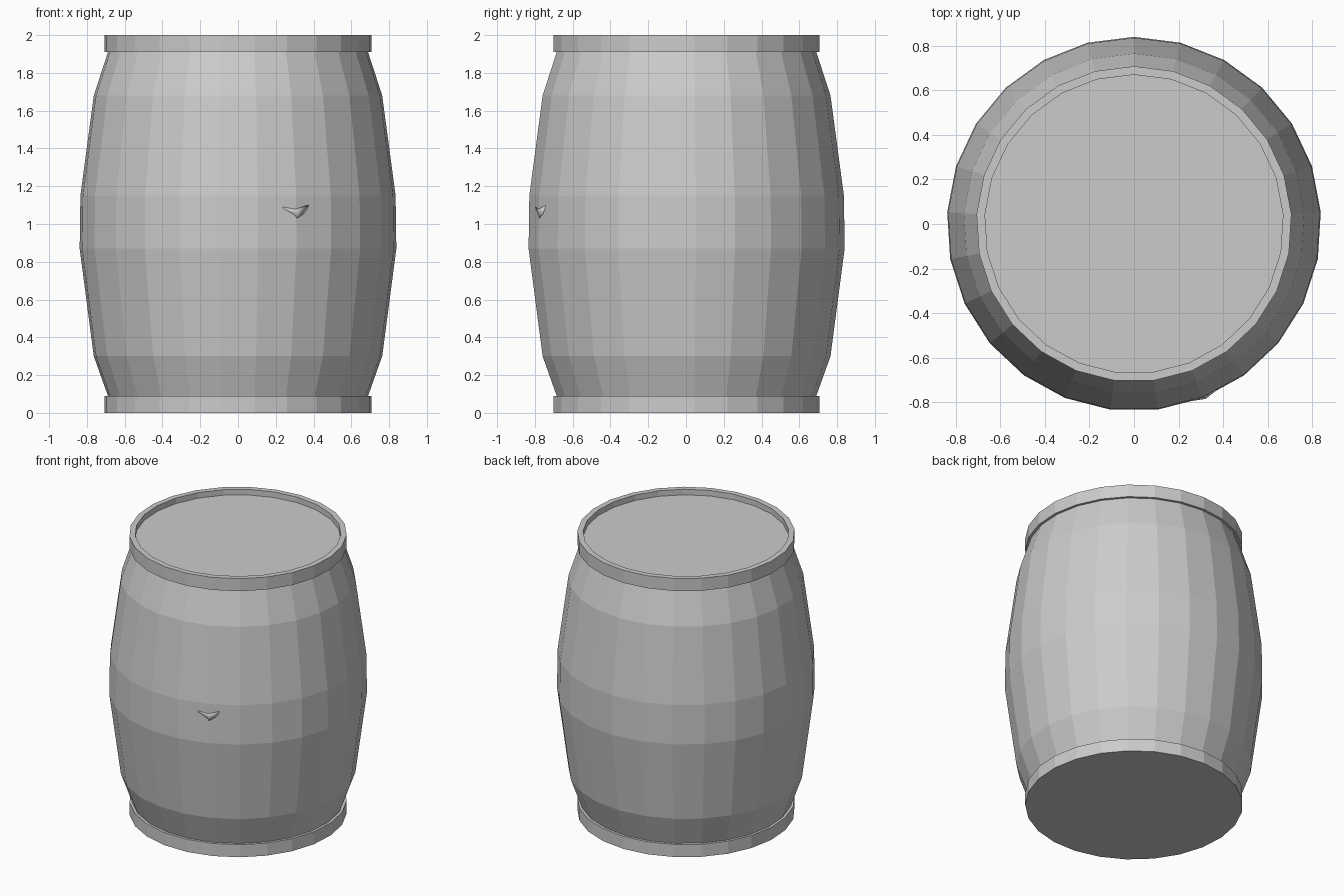
import bpy, bmesh
from math import sin, cos, tau, radians

if "Cube" in bpy.data.objects:
    bpy.data.objects.remove(bpy.data.objects["Cube"])

SIDES = 25


def lathe(name, profile, closed=False):
    """Spin (radius, z) points round the z axis; open profiles get end caps."""
    bm = bmesh.new()
    rings = [[bm.verts.new((r * sin(tau * i / SIDES), r * cos(tau * i / SIDES), z))
              for i in range(SIDES)] for r, z in profile]
    pairs = list(zip(rings, rings[1:]))
    if closed:
        pairs.append((rings[-1], rings[0]))
    else:
        bm.faces.new(rings[0])
        bm.faces.new(rings[-1])
    for a, b in pairs:
        for i in range(SIDES):
            j = (i + 1) % SIDES
            bm.faces.new((a[i], a[j], b[j], b[i]))
    return finish(name, bm)


def finish(name, bm, smooth=False):
    bmesh.ops.recalc_face_normals(bm, faces=bm.faces)
    for f in bm.faces:
        f.smooth = smooth
    mesh = bpy.data.meshes.new(name)
    bm.to_mesh(mesh)
    bm.free()
    obj = bpy.data.objects.new(name, mesh)
    bpy.context.collection.objects.link(obj)
    return obj


# Bulging staves, closed by the recessed lid at the top
lathe("barrel_body", [(0.665, 0.03), (0.69, 0.09), (0.765, 0.30), (0.84, 0.87),
                      (0.836, 1.15), (0.765, 1.68), (0.69, 1.91), (0.672, 1.96)])

# Solid bottom hoop and open top hoop
lathe("bottom_hoop", [(0.708, 0.0), (0.708, 0.09)])
lathe("top_hoop", [(0.708, 1.91), (0.708, 2.0), (0.67, 2.0), (0.67, 1.91)], closed=True)

# Small bung barely breaking through the front staves
ang = radians(21.6)


def on_side(u, v, r):
    return (r * sin(ang) + u * cos(ang), -r * cos(ang) + u * sin(ang), 1.06 + v)


bm = bmesh.new()
outline = [(-0.075, 0.03), (-0.02, 0.025), (0.075, 0.04), (0.05, -0.01), (0.0, -0.06), (-0.03, -0.015)]
rim = [bm.verts.new(on_side(u, v, 0.829)) for u, v in outline]
tip = bm.verts.new(on_side(0.01, 0.01, 0.848))
back = bm.verts.new(on_side(0.0, 0.0, 0.79))
for a, b in zip(rim, rim[1:] + rim[:1]):
    bm.faces.new((a, b, tip))
    bm.faces.new((b, a, back))
finish("bung", bm, smooth=True)
